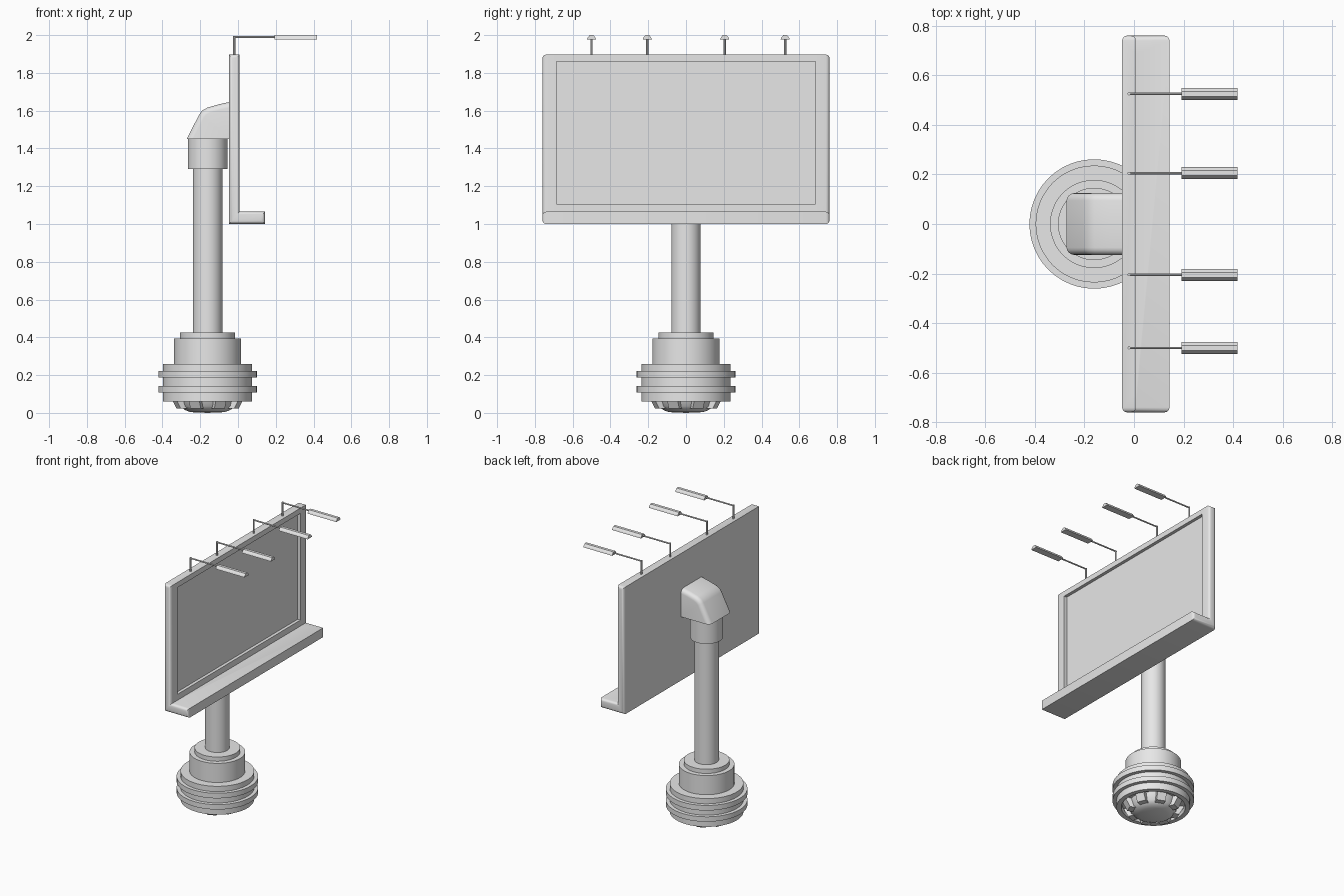
import bpy, bmesh, math
from mathutils import Vector

cube = bpy.data.objects.get("Cube")
if cube:
    bpy.data.objects.remove(cube, do_unlink=True)

grey = bpy.data.materials.new("light grey")
grey.use_nodes = True
grey.diffuse_color = (0.8, 0.8, 0.8, 1)
grey.node_tree.nodes["Principled BSDF"].inputs["Base Color"].default_value = (0.8, 0.8, 0.8, 1)

POLE_X = -0.161


def finish(name, bm, smooth=True):
    bmesh.ops.recalc_face_normals(bm, faces=bm.faces)
    mesh = bpy.data.meshes.new(name)
    bm.to_mesh(mesh)
    bm.free()
    mesh.materials.append(grey)
    ob = bpy.data.objects.new(name, mesh)
    bpy.context.collection.objects.link(ob)
    if smooth:
        bpy.ops.object.select_all(action='DESELECT')
        ob.select_set(True)
        bpy.context.view_layer.objects.active = ob
        bpy.ops.object.shade_smooth_by_angle(angle=math.radians(35))
    return ob


def lathe(name, profile, sides=48):
    """Revolve (radius, z) points around the pole axis."""
    bm = bmesh.new()
    verts = [bm.verts.new((POLE_X + r, 0, z)) for r, z in profile]
    edges = [bm.edges.new(pair) for pair in zip(verts, verts[1:])]
    bmesh.ops.spin(bm, geom=verts + edges, cent=(POLE_X, 0, 0), axis=(0, 0, 1),
                   angle=math.tau, steps=sides, use_duplicate=False)
    bmesh.ops.remove_doubles(bm, verts=bm.verts, dist=0.0001)
    return finish(name, bm)


def prism(points, half):
    """Extrude an (x, z) outline between y = -half and y = +half."""
    bm = bmesh.new()
    face = bm.faces.new([bm.verts.new((x, -half, z)) for x, z in points])
    ext = bmesh.ops.extrude_face_region(bm, geom=[face])
    moved = [g for g in ext["geom"] if isinstance(g, bmesh.types.BMVert)]
    bmesh.ops.translate(bm, verts=moved, vec=(0, 2 * half, 0))
    bmesh.ops.recalc_face_normals(bm, faces=bm.faces)
    return bm


def end_edges(bm, half):
    return [e for e in bm.edges if all(abs(abs(v.co.y) - half) < 1e-4 for v in e.verts)
            and e.verts[0].co.y * e.verts[1].co.y > 0]


def rod(name, start, end, radius):
    a, b = Vector(start), Vector(end)
    bm = bmesh.new()
    bmesh.ops.create_cone(bm, cap_ends=True, segments=10, radius1=radius,
                          radius2=radius, depth=(b - a).length)
    turn = (b - a).to_track_quat('Z', 'Y').to_matrix().to_4x4()
    turn.translation = (a + b) / 2
    bm.transform(turn)
    return finish(name, bm)


# Stepped round base with two ribs and a recessed underside
lathe("base", [(0, 0.085), (0.2, 0.085), (0.205, 0.06), (0.236, 0.06),
               (0.236, 0.108), (0.261, 0.108), (0.261, 0.143), (0.236, 0.143),
               (0.236, 0.187), (0.261, 0.187), (0.261, 0.223), (0.236, 0.223),
               (0.236, 0.26), (0.178, 0.26), (0.178, 0.395), (0.146, 0.395),
               (0.146, 0.425), (0, 0.425)])
lathe("base_dome", [(0, 0), (0.09, 0.004), (0.12, 0.015), (0.145, 0.035), (0.16, 0.086)])

# Lugs around the dome
for i in range(8):
    angle = math.radians(22.5 + 45 * i)
    bm = bmesh.new()
    bmesh.ops.create_cube(bm, size=1)
    for v in bm.verts:
        low = v.co.z < 0
        r = (0.165 if low else 0.2) if v.co.x > 0 else 0.11
        y = v.co.y * 0.06
        z = 0.022 if low else 0.087
        v.co = (POLE_X + r * math.cos(angle) - y * math.sin(angle),
                r * math.sin(angle) + y * math.cos(angle), z)
    finish(f"base_lug_{i + 1}", bm, False)

# Pole and collar
lathe("pole", [(0, 0.42), (0.078, 0.42), (0.078, 1.3), (0, 1.3)], 32)
lathe("collar", [(0, 1.29), (0.105, 1.29), (0.105, 1.455), (0, 1.455)], 40)

# Elbow bracket joining the pole to the board
HALF = 0.125
bm = prism([(-0.272, 1.45), (-0.205, 1.58), (-0.188, 1.602), (-0.16, 1.617),
            (-0.1, 1.634), (-0.04, 1.647), (-0.04, 1.45)], HALF)
rounded = [e for e in end_edges(bm, HALF)
           if not all(abs(v.co.z - 1.45) < 1e-4 for v in e.verts)
           and not all(abs(v.co.x + 0.04) < 1e-4 for v in e.verts)]
bmesh.ops.bevel(bm, geom=rounded, offset=0.03, segments=4, profile=0.5,
                affect='EDGES', clamp_overlap=True)
finish("elbow_bracket", bm)

# Board and shelf as one L section with rounded ends
HALF = 0.76
bm = prism([(-0.048, 1.0), (0.143, 1.0), (0.143, 1.065), (0.008, 1.065),
            (0.008, 1.897), (-0.048, 1.897)], HALF)
bmesh.ops.bevel(bm, geom=end_edges(bm, HALF), offset=0.02, segments=4, profile=0.5,
                affect='EDGES', clamp_overlap=True)
# Cut the recessed display panel into the front
for co, no in (((0, -0.685, 0), (0, 1, 0)), ((0, 0.685, 0), (0, 1, 0)),
               ((0, 0, 1.107), (0, 0, 1)), ((0, 0, 1.86), (0, 0, 1))):
    front = [f for f in bm.faces if f.normal.x > 0.99 and abs(f.calc_center_median().x - 0.008) < 0.001]
    geom = front + list({e for f in front for e in f.edges}) + list({v for f in front for v in f.verts})
    bmesh.ops.bisect_plane(bm, geom=geom, plane_co=co, plane_no=no)
    bm.normal_update()
panel = [f for f in bm.faces if f.normal.x > 0.99
         and abs(f.calc_center_median().x - 0.008) < 0.001
         and abs(f.calc_center_median().y) < 0.1
         and 1.4 < f.calc_center_median().z < 1.6]
ext = bmesh.ops.extrude_face_region(bm, geom=panel)
moved = [g for g in ext["geom"] if isinstance(g, bmesh.types.BMVert)]
bmesh.ops.translate(bm, verts=moved, vec=(-0.022, 0, 0))
bmesh.ops.delete(bm, geom=[f for f in panel if f.is_valid], context='FACES_ONLY')
finish("board", bm)

# Four overhead lamps on bent arms
for i, y in enumerate((-0.5, -0.205, 0.205, 0.525), 1):
    rod(f"lamp_post_{i}", (-0.02, y, 1.89), (-0.02, y, 1.994), 0.006)
    rod(f"lamp_arm_{i}", (-0.025, y, 1.989), (0.2, y, 1.989), 0.005)
    bm = bmesh.new()
    outline = [(-0.024, 1.978), (0.024, 1.978), (0.021, 1.986), (0.01, 2.0),
               (-0.01, 2.0), (-0.021, 1.986)]
    face = bm.faces.new([bm.verts.new((0.192, y + dy, z)) for dy, z in outline])
    ext = bmesh.ops.extrude_face_region(bm, geom=[face])
    moved = [g for g in ext["geom"] if isinstance(g, bmesh.types.BMVert)]
    bmesh.ops.translate(bm, verts=moved, vec=(0.225, 0, 0))
    finish(f"lamp_head_{i}", bm, False)
